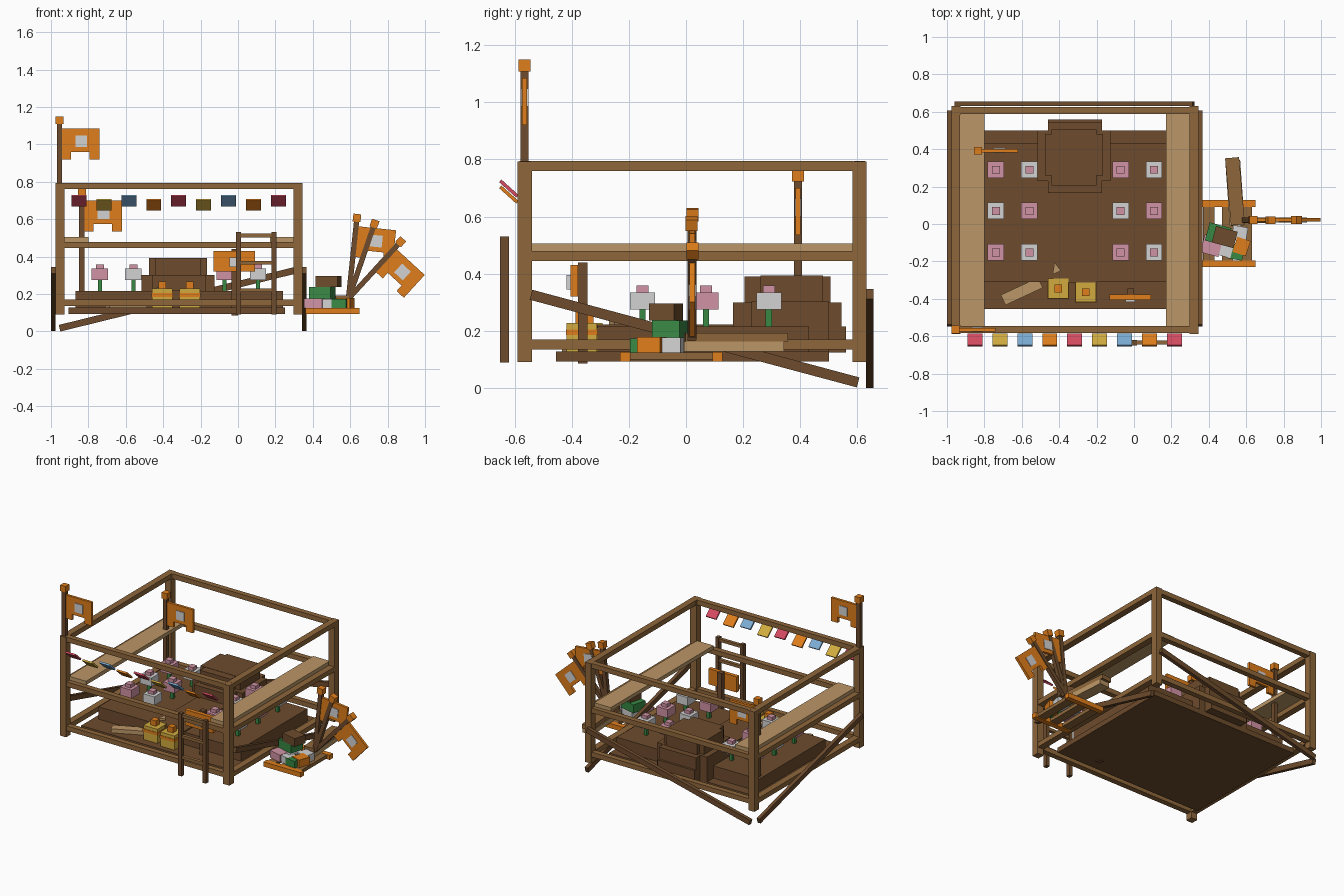
import bpy, math
from mathutils import Matrix

if "Cube" in bpy.data.objects:
    bpy.data.objects.remove(bpy.data.objects["Cube"])

def material(name, color):
    m = bpy.data.materials.new(name)
    m.diffuse_color = (*color, 1)
    m.use_nodes = True
    m.node_tree.nodes["Principled BSDF"].inputs["Base Color"].default_value = m.diffuse_color
    return m

FRAME = material("frame brown", (.275, .135, .043))
DARK = material("dark brown", (.155, .072, .026))
TAN = material("tan", (.50, .31, .135))
ORANGE = material("orange", (.74, .208, .011))
GREY = material("light grey", (.65, .65, .65))
PINK = material("pink", (.63, .29, .37))
GREEN = material("green", (.04, .25, .057))
RED = material("red", (.66, .07, .12))
YELLOW = material("yellow", (.64, .41, .05))
BLUE = material("blue", (.2, .41, .65))

def prism(name, outline, y0, y1, mat, matrix=None):
    """Extrude an (x, z) outline from y0 to y1."""
    n = len(outline)
    verts = [(x, y, z) for y in (y0, y1) for x, z in outline]
    faces = [tuple(range(n)), tuple(reversed(range(n, 2 * n)))]
    faces += [((i + 1) % n, i, i + n, (i + 1) % n + n) for i in range(n)]
    me = bpy.data.meshes.new(name)
    me.from_pydata(verts, [], faces)
    me.materials.append(mat)
    ob = bpy.data.objects.new(name, me)
    bpy.context.collection.objects.link(ob)
    if matrix:
        ob.matrix_world = matrix
    return ob

def box(name, x, y, z, mat, matrix=None):
    """Box from (min, max) pairs."""
    return prism(name, [(x[0], z[0]), (x[1], z[0]), (x[1], z[1]), (x[0], z[1])],
                 y[0], y[1], mat, matrix)

def block(name, center, size, mat, axis='Z', angle=0):
    """Box from centre and size, turned about one axis."""
    h = [s / 2 for s in size]
    m = Matrix.Translation(center) @ Matrix.Rotation(math.radians(angle), 4, axis)
    return box(name, (-h[0], h[0]), (-h[1], h[1]), (-h[2], h[2]), mat, m)

# Open timber frame: corner posts and three levels of rails
X0, X1, Y0, Y1 = -.952, .321, -.564, .607
for x in (X0, X1):
    for y in (Y0, Y1):
        block("corner_post", (x, y, .442), (.048, .05, .703), FRAME)
for z in (.152, .462, .777):
    for y in (Y0, Y1):
        block("long_rail", ((X0 + X1) / 2, y, z), (X1 - X0 - .04, .038, .034), FRAME)
    for x in (X0, X1):
        block("side_rail", (x, (Y0 + Y1) / 2, z), (.046, Y1 - Y0 - .04, .034), FRAME)

# Sloping braces on three sides
for x in (-.988, .353):
    block("side_brace", (x, .03, .173), (.024, 1.185, .036), DARK, 'X', -15)
block("back_brace", (-.318, .643, .173), (1.31, .026, .036), DARK, 'Y', -13.8)

# Side benches
box("left_bench", (-.935, -.80), (-.55, .595), (.478, .505), TAN)
box("right_bench", (.17, .30), (-.55, .595), (.478, .505), TAN)

# Platform, walkway and tiered stage
box("platform_base", (-.905, .25), (-.455, .5), (.092, .128), DARK)
box("platform_top", (-.87, .24), (-.31, .43), (.128, .215), DARK)
box("walkway", (-.43, -.2), (-.312, .165), (.21, .222), DARK)
box("stage_back", (-.46, -.17), (.4, .56), (.125, .215), DARK)
box("stage_mid_wide", (-.515, -.125), (.23, .5), (.128, .302), DARK)
box("stage_mid_deep", (-.46, -.17), (.165, .545), (.214, .3), DARK)
box("stage_top_wide", (-.475, -.165), (.26, .48), (.3, .393), DARK)
box("stage_top_deep", (-.44, -.2), (.205, .505), (.3, .391), DARK)

# Square flowers in an alternating grid
for r, y in enumerate((.29, .07, -.152)):
    for c, x in enumerate((-.738, -.559, -.072, .107)):
        block("flower_stem", (x, y, .245), (.022, .022, .062), GREEN)
        block("flower_head", (x, y, .305), (.088, .088, .06), (PINK, GREY)[(r + c) % 2])
        block("flower_centre", (x, y, .346), (.042, .042, .024), PINK)

# Wrapped boxes with band and knob
for x, y in ((-.405, -.345), (-.258, -.365)):
    block("gift_box", (x, y, .178), (.11, .105, .1), YELLOW)
    block("gift_band", (x, y, .195), (.116, .111, .02), ORANGE)
    block("gift_knob", (x, y, .247), (.042, .042, .038), ORANGE)

# Loose planks on the platform
block("loose_plank", (-.6, -.36, .142), (.22, .06, .028), TAN, 'Z', 25)
prism("plank_scrap", [(-.425, .205), (-.39, .25), (-.435, .27)], .21, .235, TAN,
      Matrix.Rotation(math.pi / 2, 4, 'X'))

# Sign on a post that pokes through the floor
box("sign_post", (-.036, 0), (-.378, -.345), (.085, .44), DARK)
box("sign_board", (-.13, .09), (-.405, -.378), (.32, .43), ORANGE)
box("sign_plate", (-.045, .005), (-.418, -.405), (.345, .395), GREY)

# Ladder at the front
for x in (.002, .192):
    box("ladder_leg", (x - .013, x + .013), (-.65, -.62), (.09, .53), DARK)
for z in (.22, .367, .513):
    box("ladder_rung", (.01, .185), (-.645, -.622), (z - .01, z + .01), FRAME)

# Bunting: tilted plates at alternating heights
for i in range(9):
    z = .698 if i % 2 == 0 else .677
    block("bunting", (-.851 + i * .1335, -.62, z), (.08, .081, .012),
          (RED, YELLOW, BLUE, ORANGE)[i % 4], 'X', -42)

# Flagpoles: notched cloth with a square patch, and a capped pole
def flagpole(base, length, tilt=0, cloth=True):
    m = Matrix.Translation(base) @ Matrix.Rotation(math.radians(tilt), 4, 'Y')
    box("flag_pole", (-.014, .014), (-.014, .014), (0, length - .03), DARK, m)
    box("pole_cap", (-.021, .021), (-.021, .021), (length - .042, length), ORANGE, m)
    if cloth:
        t, b = length - .065, length - .23
        outline = [(.012, t), (.012, b), (.062, b), (.062, b + .04),
                   (.162, b + .04), (.162, b), (.215, b), (.215, t)]
        prism("flag_cloth", outline, -.009, .009, ORANGE, m)
        box("flag_patch", (.085, .148), (-.013, .013), (t - .1, t - .037), GREY, m)

flagpole((-.955, -.565, .79), .36)
flagpole((-.835, .392, .2), .565)
flagpole((.59, .022, .17), .46, 6)
flagpole((.59, .02, .17), .45, 19, False)
flagpole((.6, .022, .185), .42, 42.5)

# Pallet beside the frame
for y in (-.213, .11):
    box("pallet_beam", (.36, .65), (y - .018, y + .018), (.093, .126), ORANGE)
for x in (.4, .5, .6):
    box("pallet_slat", (x - .03, x + .03), (-.195, .092), (.1, .124), FRAME)

# Planks and crates stacked on the pallet
block("pallet_plank", (.54, .165, .145), (.08, .35, .034), TAN, 'Z', 4)
block("pallet_plank_top", (.54, .175, .178), (.075, .36, .03), FRAME, 'Z', 5)
block("pink_crate", (.415, -.115, .15), (.1, .1, .052), PINK, 'Z', -15)
block("grey_crate", (.465, -.075, .15), (.1, .1, .05), GREY, 'Z', -15)
block("pink_crate_right", (.49, -.14, .15), (.07, .07, .048), GREY, 'Z', -15)
block("orange_crate", (.575, -.12, .15), (.075, .085, .056), ORANGE, 'Z', -18)
block("green_crate_low", (.545, -.15, .148), (.08, .08, .05), GREEN, 'Z', -10)
block("grey_crate_back", (.565, -.05, .15), (.08, .075, .054), GREY, 'Z', -10)
block("green_crate", (.45, -.055, .207), (.12, .1, .06), GREEN, 'Z', -15)
block("brown_crate", (.485, -.07, .266), (.12, .09, .058), DARK, 'Z', -15)
